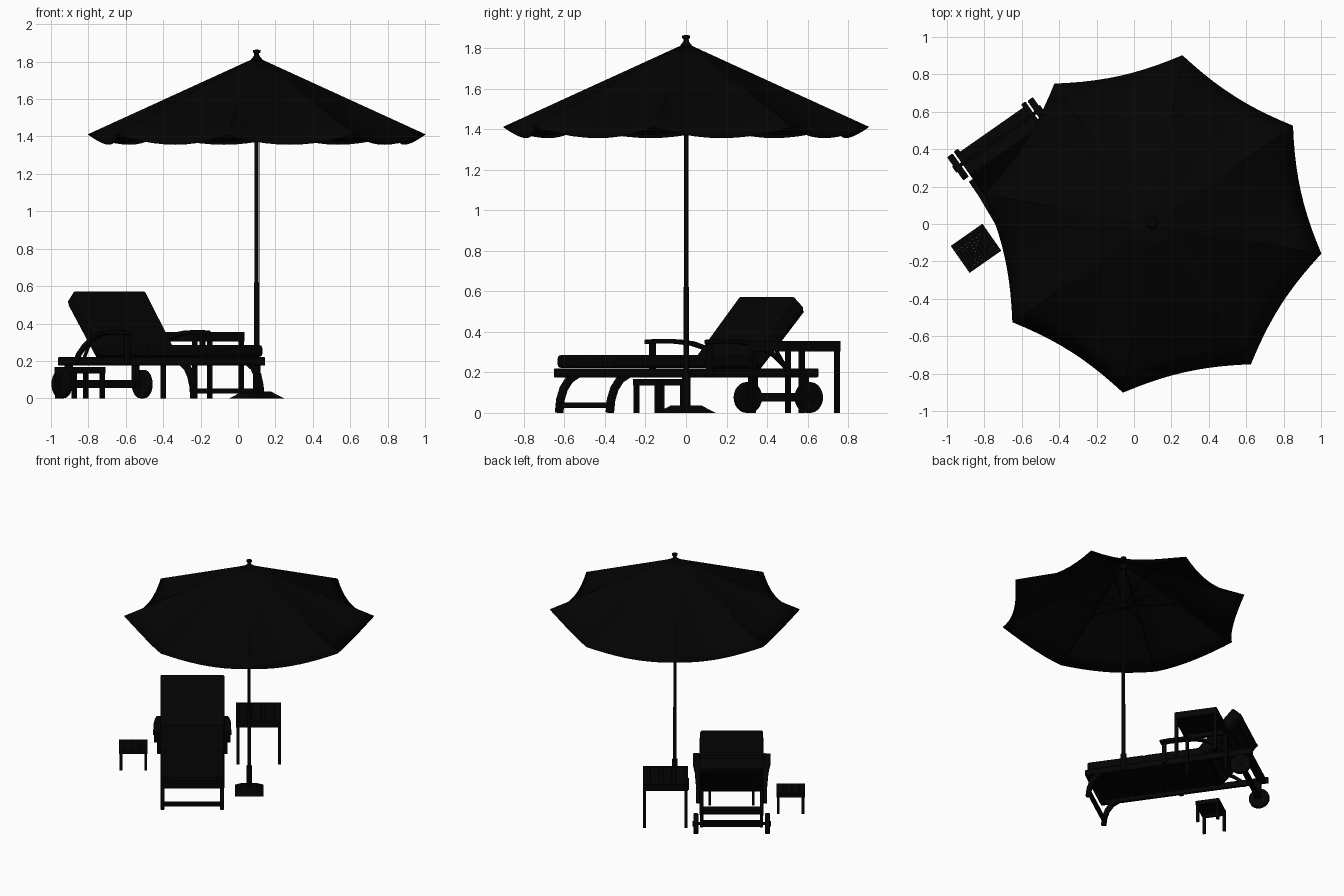
import bpy, bmesh, math
from mathutils import Vector, Matrix

if "Cube" in bpy.data.objects:
    bpy.data.objects.remove(bpy.data.objects["Cube"])

# The whole set is laid out square, then turned 35 degrees at the end
dark = bpy.data.materials.new("dark")
dark.diffuse_color = (0.001, 0.001, 0.001, 1)
dark.use_nodes = True
dark.node_tree.nodes["Principled BSDF"].inputs["Base Color"].default_value = dark.diffuse_color
PX, PY = 0.082, -0.057          # parasol centre
LX = -0.334                     # lounger centre line


def finish(name, bm, bevel=0, smooth=False):
    bmesh.ops.recalc_face_normals(bm, faces=bm.faces)
    me = bpy.data.meshes.new(name)
    bm.to_mesh(me)
    bm.free()
    ob = bpy.data.objects.new(name, me)
    bpy.context.collection.objects.link(ob)
    me.materials.append(dark)
    if bevel:
        m = ob.modifiers.new("bevel", 'BEVEL')
        m.width, m.segments = bevel, 3
    if smooth or bevel:
        bpy.ops.object.select_all(action='DESELECT')
        ob.select_set(True)
        bpy.context.view_layer.objects.active = ob
        bpy.ops.object.shade_smooth_by_angle(angle=math.radians(35))
    return ob


def box(name, x0, x1, y0, y1, z0, z1, bevel=0):
    bm = bmesh.new()
    bmesh.ops.create_cube(bm, size=1)
    for v in bm.verts:
        v.co = ((x0 + x1) / 2 + v.co.x * (x1 - x0), (y0 + y1) / 2 + v.co.y * (y1 - y0),
                (z0 + z1) / 2 + v.co.z * (z1 - z0))
    return finish(name, bm, bevel)


def rod(name, p, q, r, sides=12, bevel=0):
    p, q = Vector(p), Vector(q)
    bm = bmesh.new()
    rot = (q - p).to_track_quat('Z', 'Y').to_matrix().to_4x4()
    bmesh.ops.create_cone(bm, cap_ends=True, segments=sides, radius1=r, radius2=r,
                          depth=(q - p).length, matrix=Matrix.Translation((p + q) / 2) @ rot)
    return finish(name, bm, bevel, True)


def prism(name, pts, x0, x1, bevel=0):
    bm = bmesh.new()
    f = bm.faces.new([bm.verts.new((x0, y, z)) for y, z in pts])
    ext = bmesh.ops.extrude_face_region(bm, geom=[f])
    bmesh.ops.translate(bm, vec=(x1 - x0, 0, 0), verts=[g for g in ext["geom"] if isinstance(g, bmesh.types.BMVert)])
    return finish(name, bm, bevel)


def ribbon(name, path, thick, x0, x1, bevel=0):
    P = [Vector(p) for p in path]
    a, b = [], []
    for i, p in enumerate(P):
        d = (P[min(i + 1, len(P) - 1)] - P[max(i - 1, 0)]).normalized()
        n = Vector((-d.y, d.x)) * thick / 2
        a.append(p + n)
        b.append(p - n)
    return prism(name, a + b[::-1], x0, x1, bevel)


def lathe(name, prof, x, y, seg=20):
    bm = bmesh.new()
    vs = [bm.verts.new((x + r, y, z)) for r, z in prof]
    es = [bm.edges.new(e) for e in zip(vs, vs[1:])]
    bmesh.ops.spin(bm, geom=vs + es, cent=(x, y, 0), axis=(0, 0, 1), angle=2 * math.pi, steps=seg)
    bmesh.ops.remove_doubles(bm, verts=bm.verts, dist=1e-5)
    return finish(name, bm, 0, True)


# Canopy: eight panels that droop between the ribs, with inward-curved rims
R, APEX, RIM, N, RINGS = 0.915, 1.822, 1.410, 10, 8
bm = bmesh.new()
for k in range(8):
    A, B = [Vector((math.cos(a), math.sin(a))) * R for a in (k * math.pi / 4, (k + 1) * math.pi / 4)]
    grid = []
    for i in range(RINGS + 1):
        g = 0.02 + 0.98 * i / RINGS
        row = []
        for j in range(N + 1):
            s = j / N
            q = 4 * s * (1 - s)
            c = g * (1 - 0.042 * q * g)
            p = A.lerp(B, s) * c
            z = APEX + (RIM - APEX) * c - 0.07 * q * g ** 2.5
            row.append(bm.verts.new((PX + p.x, PY + p.y, z)))
        grid.append(row)
    for r0, r1 in zip(grid, grid[1:]):
        for j in range(N):
            bm.faces.new((r0[j], r0[j + 1], r1[j + 1], r1[j]))
bmesh.ops.remove_doubles(bm, verts=bm.verts, dist=1e-4)
canopy = finish("canopy", bm, 0, True)
m = canopy.modifiers.new("thickness", 'SOLIDIFY')
m.thickness, m.offset = 0.004, 0

# Ribs and struts
for k in range(8):
    c, s = math.cos(k * math.pi / 4), math.sin(k * math.pi / 4)
    at = lambda r, z: (PX + r * c, PY + r * s, z)
    rod("rib", at(0.02, 1.802), at(0.90, 1.406), 0.006, 6)
    rod("strut", at(0.02, 1.46), at(0.46, 1.600), 0.005, 6)

# Pole, hubs, finial, base and cord
rod("lower_pole", (PX, PY, 0.02), (PX, PY, 0.62), 0.014, 16)
rod("upper_pole", (PX, PY, 0.6), (PX, PY, 1.82), 0.011, 16)
rod("runner_hub", (PX, PY, 1.43), (PX, PY, 1.48), 0.026, 16)
rod("top_hub", (PX, PY, 1.76), (PX, PY, 1.80), 0.026, 16)
lathe("finial", [(0, 1.81), (0.03, 1.812), (0.014, 1.832), (0.013, 1.845), (0.02, 1.85), (0.02, 1.862), (0, 1.865)], PX, PY)
rod("pole_sleeve", (PX, PY, 0.03), (PX, PY, 0.2), 0.021, 16)
rod("cord", (PX + 0.008, PY - 0.017, 0.62), (PX + 0.008, PY - 0.017, 1.43), 0.002, 6)
bm = bmesh.new()
bmesh.ops.create_cone(bm, cap_ends=True, segments=4, radius1=0.105 * 2 ** .5, radius2=0.055 * 2 ** .5, depth=0.036,
                      matrix=Matrix.Translation((PX, PY, 0.018)) @ Matrix.Rotation(math.pi / 4, 4, 'Z'))
finish("parasol_base", bm)

# Lounger sides: rail, front leg, arm, wheel
for s in (-1, 1):
    X = lambda d: LX + s * d
    box("side_rail", *sorted((X(.206), X(.234))), -.40, .87, .175, .22, .006)
    ribbon("front_leg", [(-.27, .19), (-.315, .165), (-.35, .12), (-.37, .065), (-.378, 0)], .036,
           X(.204), X(.232), .004)
    arm = ribbon("armrest", [(.18, .350), (.25, .354), (.36, .352), (.45, .342), (.53, .318), (.60, .28), (.655, .235), (.685, .19)],
                 .022, X(.233), X(.284), .005)
    for v in arm.data.vertices:      # arm narrows towards the back
        if abs(v.co.x - LX) > .26:
            v.co.x -= s * .024 * min(1, max(0, (v.co.y - .35) / .2))
    ribbon("arm_post", [(.205, .345), (.205, .18)], .03, X(.234), X(.258), .004)
    box("axle_bracket", *sorted((X(.206), X(.23))), .765, .815, .055, .19, .005)
    rod("wheel", (X(.244), .79, .076), (X(.28), .79, .076), .076, 32, .006)
    rod("wheel_cap", (X(.278), .79, .076), (X(.287), .79, .076), .02, 16)
    ribbon("back_side", [(.515, .216), (.785, .506)], .02, X(.185), X(.218))
    rod("back_prop", (X(.16), .64, .345), (X(.16), .74, .20), .009, 8)

# Lounger cross parts
box("front_crossbar", LX - .21, LX + .21, -.40, -.37, .178, .218)
box("rear_crossbar", LX - .21, LX + .21, .795, .85, .178, .215)
box("front_stretcher", LX - .21, LX + .21, -.386, -.36, .025, .052)
box("rear_stretcher", LX - .21, LX + .21, .775, .805, .055, .098)
rod("axle", (LX - .26, .79, .076), (LX + .26, .79, .076), .01)
for i in range(13):
    y = -.355 + i * .068
    box("seat_slat", LX - .21, LX + .21, y, y + .048, .202, .218)
for i in range(6):
    p = Vector((.515, .216)).lerp(Vector((.785, .506)), .03 + i * .165)
    d = Vector((.27, .29)).normalized() * .05
    ribbon("back_slat", [p, p + d], .014, LX - .2, LX + .2)

# Cushions
box("seat_cushion_foot", LX - .23, LX + .23, -.385, .05, .222, .285, .015)
box("seat_cushion", LX - .23, LX + .23, .045, .50, .222, .285, .015)
prism("back_cushion", [(.455, .278), (.720, .577), (.787, .516), (.522, .222)], LX - .234, LX + .234, .012)


def side_table(name, x0, x1, y0, y1, h, apron, leg, slats):
    # Framed top, slatted with fine gaps, on four square legs
    box(name + "_top_frame_left", x0, x0 + leg, y0, y1, h - apron, h)
    box(name + "_top_frame_right", x1 - leg, x1, y0, y1, h - apron, h)
    box(name + "_top_frame_front", x0 + leg, x1 - leg, y0, y0 + leg, h - apron, h)
    box(name + "_top_frame_back", x0 + leg, x1 - leg, y1 - leg, y1, h - apron, h)
    w = (x1 - x0 - 2 * leg) / slats
    for i in range(slats):
        a = x0 + leg + i * w
        box(name + "_slat", a + .001, a + w - .001, y0 + leg, y1 - leg, h - .012, h - .001)
    d = (y1 - y0 - 2 * leg) / slats
    for i in range(slats):
        a = y0 + leg + i * d
        box(name + "_cross_slat", x0 + leg, x1 - leg, a + .001, a + d - .001, h - .018, h - .012)
    for a in (x0 + .002, x1 - leg - .002):
        for b in (y0 + .002, y1 - leg - .002):
            box(name + "_leg", a, a + leg, b, b + leg, 0, h - .01)


side_table("table", -.013, .316, .39, .71, .355, .052, .022, 9)
side_table("stool", -.870, -.663, .290, .466, .168, .034, .021, 7)

# Turn the whole arrangement
turn = Matrix.Rotation(math.radians(35), 4, 'Z')
for ob in bpy.data.objects:
    ob.data.transform(turn)
